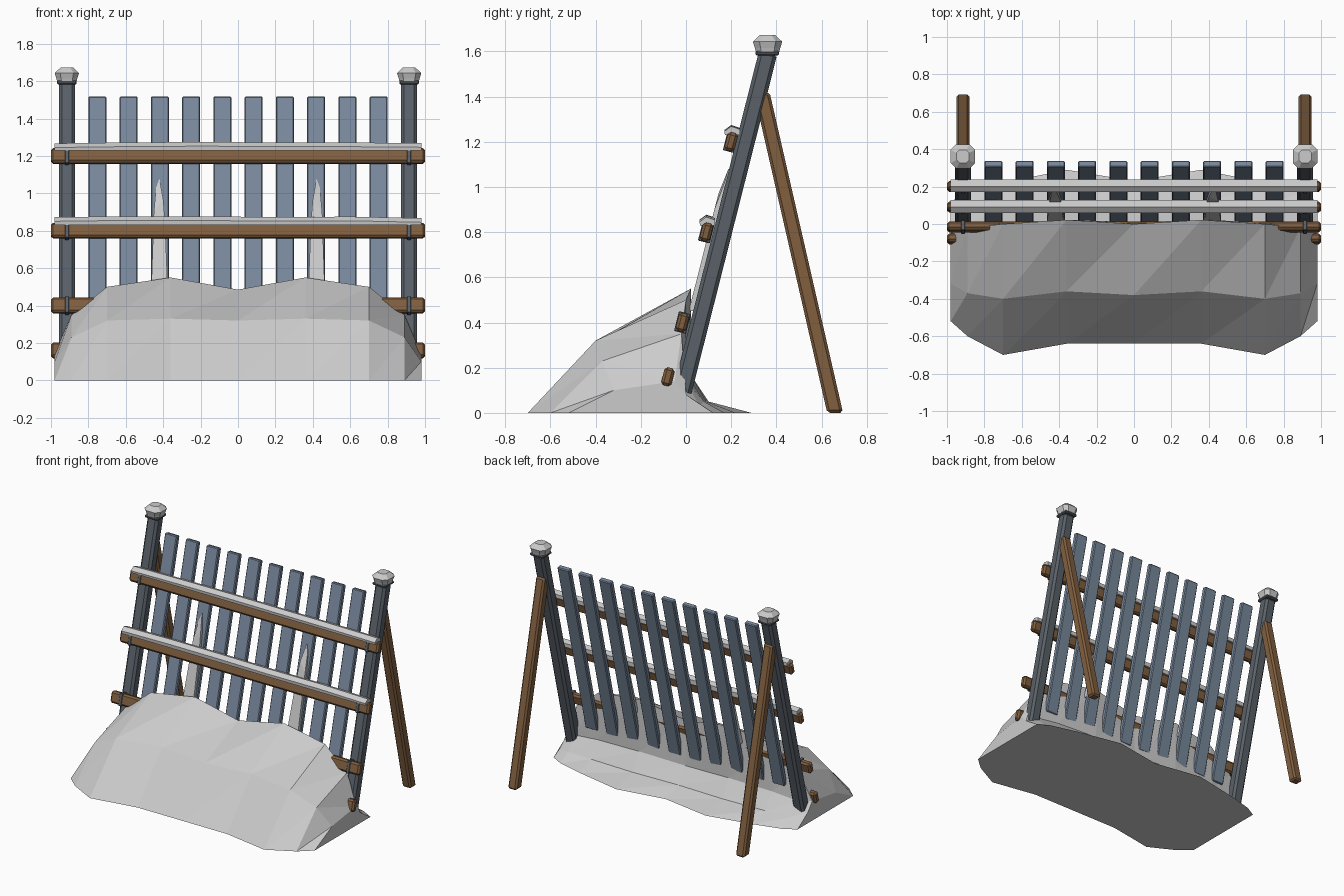
import bpy, bmesh, random
from math import radians, cos, sin, pi
from mathutils import Matrix, Vector

if "Cube" in bpy.data.objects:
    bpy.data.objects.remove(bpy.data.objects["Cube"])

random.seed(4)
LEAN = radians(-14.2)          # fence leans back


def material(name, rgb):
    m = bpy.data.materials.new(name)
    m.diffuse_color = (*rgb, 1)
    m.use_nodes = True
    m.node_tree.nodes["Principled BSDF"].inputs["Base Color"].default_value = m.diffuse_color
    return m


WOOD = material("brown_wood", (0.22, 0.115, 0.05))
SLATE = material("dark_post", (0.10, 0.12, 0.14))
BLUE = material("blue_slat", (0.19, 0.25, 0.34))


def finish(name, bm, mat=None, bevel=0):
    bmesh.ops.recalc_face_normals(bm, faces=bm.faces)
    me = bpy.data.meshes.new(name)
    bm.to_mesh(me)
    bm.free()
    ob = bpy.data.objects.new(name, me)
    bpy.context.collection.objects.link(ob)
    if mat:
        me.materials.append(mat)
    if bevel:
        b = ob.modifiers.new("chamfer", 'BEVEL')
        b.width, b.segments = bevel, 1
    return ob


def box(name, size, loc, tilt=0.0, bevel=0.0, mat=None, shear=0.0):
    bm = bmesh.new()
    bmesh.ops.create_cube(bm, size=1)
    bmesh.ops.scale(bm, vec=size, verts=bm.verts)
    for v in bm.verts:
        v.co.y += shear * v.co.z
    bm.transform(Matrix.Translation(loc) @ Matrix.Rotation(tilt, 4, 'X'))
    return finish(name, bm, mat, bevel)


def loft(name, rings, mat=None):
    """Closed rings of 3D points joined into a capped solid."""
    bm = bmesh.new()
    rows = [[bm.verts.new(p) for p in r] for r in rings]
    n = len(rows[0])
    for a, b in zip(rows, rows[1:]):
        for i in range(n):
            j = (i + 1) % n
            bm.faces.new((a[i], a[j], b[j], b[i]))
    bm.faces.new(rows[0])
    bm.faces.new(rows[-1])
    bmesh.ops.triangulate(bm, faces=bm.faces, quad_method='FIXED')
    return finish(name, bm, mat)


def post_y(z):
    return -0.04 + 0.253 * z


# Rails with snow lying on the upper two
RAILS = [(0.20, 1.20), (0.09, 0.80), (-0.016, 0.40), (-0.08, 0.16)]
SNOW = [(-0.03, 0.03), (-0.032, 0.053), (-0.002, 0.075), (0.036, 0.062), (0.036, 0.03)]
for k, (y, z) in enumerate(RAILS):
    box(f"rail_{k + 1}", (2.0, 0.046, 0.082), (0, y, z), LEAN, 0.012, WOOD)
    if k < 2:
        rings = []
        for x in (-0.98, -0.6, -0.2, 0.2, 0.6, 0.98):
            d = random.uniform(-0.004, 0.004) - (0.006 if abs(x) > 0.9 else 0)
            rings.append([(x, y + 0.002 + a, z + b + (d if b > 0.04 else 0)) for a, b in SNOW])
        loft(f"rail_snow_{k + 1}", rings)

# Slats
for i in range(10):
    z = 0.87
    box(f"slat_{i + 1}", (0.097, 0.036, 1.33), (-0.752 + i * 0.1671, post_y(z) - 0.022, z),
        LEAN, 0.006, BLUE)

# Posts, collars, snow caps, back braces and rail straps on both sides
CAP = [(1.598, 0.052), (1.615, 0.056), (1.643, 0.065), (1.672, 0.034)]
for side, s in (("left", -1), ("right", 1)):
    x = 0.915 * s
    box(f"post_{side}", (0.086, 0.082, 1.575), (x, post_y(0.835), 0.835), LEAN, 0.016, SLATE)
    box(f"post_collar_{side}", (0.105, 0.105, 0.02), (x, 0.36, 1.592), 0, 0.006, SLATE)
    rings = []
    for z, r in CAP:
        c = r * 0.55
        rings.append([(x + a, 0.361 + b, z) for a, b in
                      ((r, -c), (r, c), (c, r), (-c, r), (-r, c), (-r, -c), (-c, -r), (c, -r))])
    loft(f"post_cap_snow_{side}", rings)
    box(f"brace_{side}", (0.07, 0.07, 1.42), (x, 0.66 - 0.229 * 0.71, 0.71), 0, 0.012, WOOD, -0.229)
    for k, (y, z) in enumerate(RAILS[:3]):
        box(f"strap_{side}_{k + 1}", (0.022, 0.054, 0.09), (x, y, z), LEAN, 0.003, SLATE)

# Snow drift: columns of front base, shoulder, crest, back wall, toe, back base
COLS = [
    (0.98, [(-0.52, 0), (-0.32, 0.10), (-0.05, 0.14), (0.0, 0.08), (0.06, 0.03), (0.12, 0)]),
    (0.89, [(-0.60, 0), (-0.37, 0.23), (-0.02, 0.35), (0.0, 0.14), (0.08, 0.05), (0.17, 0)]),
    (0.70, [(-0.70, 0), (-0.40, 0.32), (0.0, 0.50), (0.01, 0.16), (0.09, 0.05), (0.22, 0)]),
    (0.36, [(-0.64, 0), (-0.36, 0.33), (0.022, 0.55), (0.02, 0.17), (0.10, 0.05), (0.29, 0)]),
    (0.0, [(-0.64, 0), (-0.38, 0.32), (0.0, 0.485), (0.01, 0.16), (0.09, 0.05), (0.23, 0)]),
]
cols = [(-x, p) for x, p in COLS] + COLS[-2::-1]
loft("snow_drift", [[(x, y, z) for y, z in p] for x, p in cols])

# Wind-blown snow blades on two slats
BLADE = [(-0.045, 0.45), (0.045, 0.45), (0.03, 0.85), (0.02, 0.97), (0.0, 1.08), (-0.018, 1.03), (-0.03, 0.9)]
for side, s in (("left", -1), ("right", 1)):
    rings = [[(s * 0.42 + a * -s, post_y(z) + d * (0.5 if z > 1 else 1) - 0.03, z) for a, z in BLADE]
             for d in (-0.032, 0.012)]
    loft(f"snow_blade_{side}", rings)
